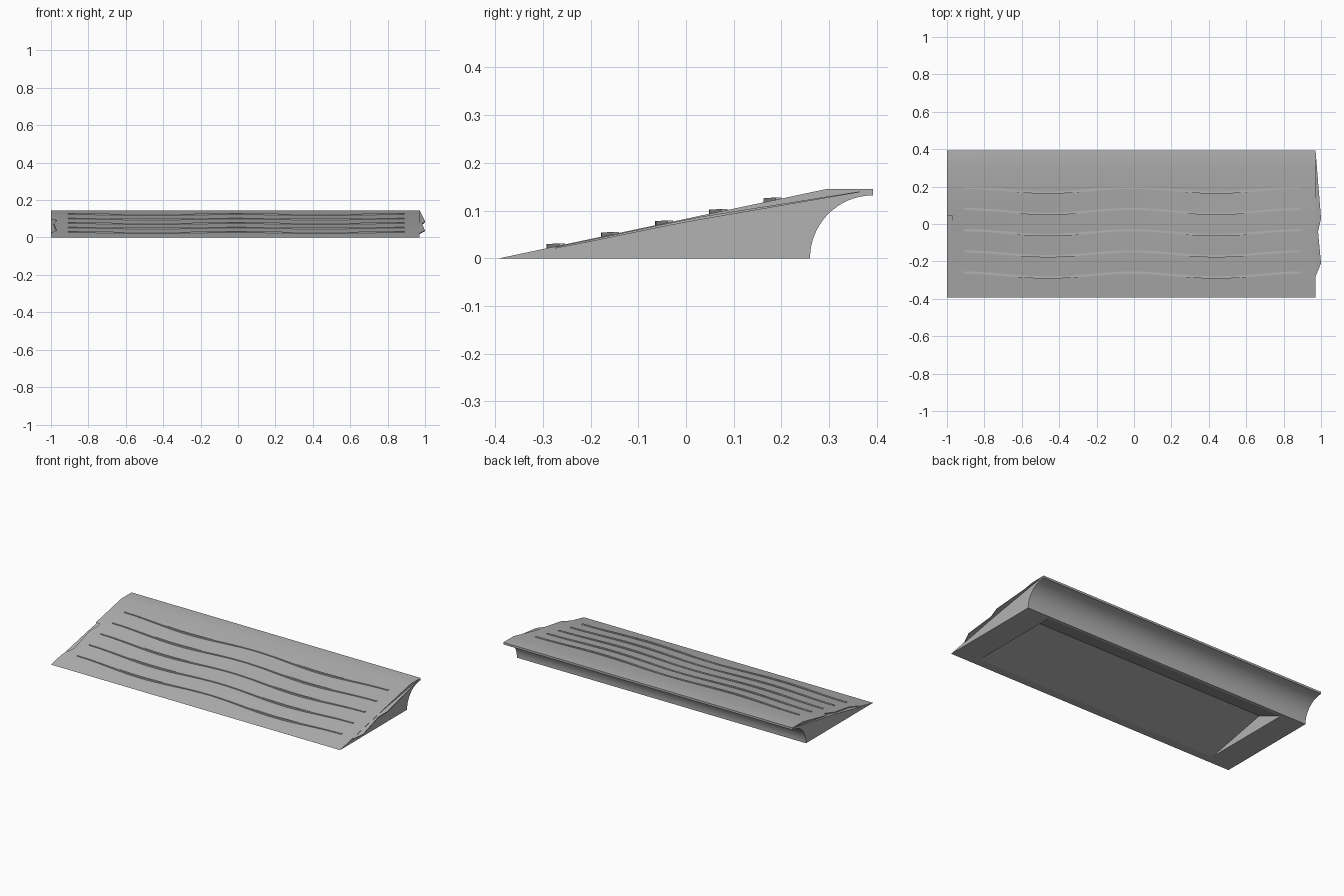
import bpy, bmesh, math

if "Cube" in bpy.data.objects:
    bpy.data.objects.remove(bpy.data.objects["Cube"])

grey = bpy.data.materials.new("plain grey")
grey.diffuse_color = (0.45, 0.45, 0.45, 1)
grey.use_nodes = True
grey.node_tree.nodes["Principled BSDF"].inputs["Base Color"].default_value = grey.diffuse_color

X0, X1 = -1.0, 0.97          # ends of the main body
SLOPE = 0.145 / 0.685        # rise of the ramp surface


def surface(y):
    return min(0.145, (y + 0.392) * SLOPE)


def loft(name, rings):
    """Join matching rings of points into a closed solid."""
    bm = bmesh.new()
    rows = [[bm.verts.new(p) for p in ring] for ring in rings]
    n = len(rows[0])
    for a, b in zip(rows, rows[1:]):
        for i in range(n):
            j = (i + 1) % n
            bm.faces.new((a[i], a[j], b[j], b[i]))
    bm.faces.new(rows[0])
    bm.faces.new(rows[-1])
    bmesh.ops.recalc_face_normals(bm, faces=bm.faces)
    mesh = bpy.data.meshes.new(name)
    bm.to_mesh(mesh)
    bm.free()
    obj = bpy.data.objects.new(name, mesh)
    bpy.context.collection.objects.link(obj)
    mesh.materials.append(grey)
    return obj


def prism(name, profile, x0, x1):
    return loft(name, [[(x, y, z) for y, z in profile] for x in (x0, x1)])


def cut(target, cutter):
    mod = target.modifiers.new(cutter.name, 'BOOLEAN')
    mod.operation = 'DIFFERENCE'
    mod.solver = 'EXACT'
    mod.object = cutter
    cutter.hide_render = True
    cutter.hide_set(True)


# Wedge body with a concave quarter-round back
arc = [(0.392 - 0.132 * math.cos(t), 0.132 * math.sin(t))
       for t in (math.pi / 2 * i / 24 for i in range(25))]
body = prism("ramp_body", [(-0.392, 0), *arc, (0.392, 0.145), (0.293, 0.145)], X0, X1)

# Hollow underside, peaked in section
cavity = prism("cavity_cutter", [(-0.34, -0.01), (-0.34, 0), (0.06, 0.082),
                                 (0.24, 0), (0.24, -0.01)], -0.84, 0.81)
cut(body, cavity)

# Thin two-toothed joining tab: y, reach, top, bottom
TAB = [(0.39, 0.001, 0.1445, 0.143), (0.03, 0.03, 0.087, 0.081),
       (-0.04, 0.014, 0.073, 0.068), (-0.21, 0.03, 0.037, 0.033),
       (-0.28, 0.001, 0.0225, 0.0195)]


def tab(name, end, back, lift):
    return loft(name, [[(end - back, y, b), (end + r, y, b),
                        (end + r, y, t + lift), (end - back, y, t + lift)]
                       for y, r, t, b in TAB])


tab("joining_tab", X1, 0.01, 0)
cut(body, tab("socket_cutter", X0, 0.02, 0.003))

# Wavy grip ridges running along the ramp
for k in range(5):
    c = -0.273 + 0.1135 * k
    rings = []
    for i in range(61):
        x = -0.91 + 1.80 * i / 60
        y = c + 0.013 * math.cos(4 * math.pi * i / 60)
        top = surface(c) + 0.0055 + 0.07 * (y - c)
        w = 0.006
        rings.append([(x, y - w, surface(y - w) - 0.002), (x, y + w, surface(y + w) - 0.002),
                      (x, y + w, max(top, surface(y + w) + 0.0005)), (x, y - w, top)])
    loft("grip_ridge", rings)

# Smooth the rounded back and ridge sides, keep edges sharp
bpy.ops.object.select_all(action='DESELECT')
for o in bpy.context.collection.objects:
    if not o.hide_render:
        o.select_set(True)
        bpy.context.view_layer.objects.active = o
bpy.ops.object.shade_smooth_by_angle(angle=math.radians(20))
